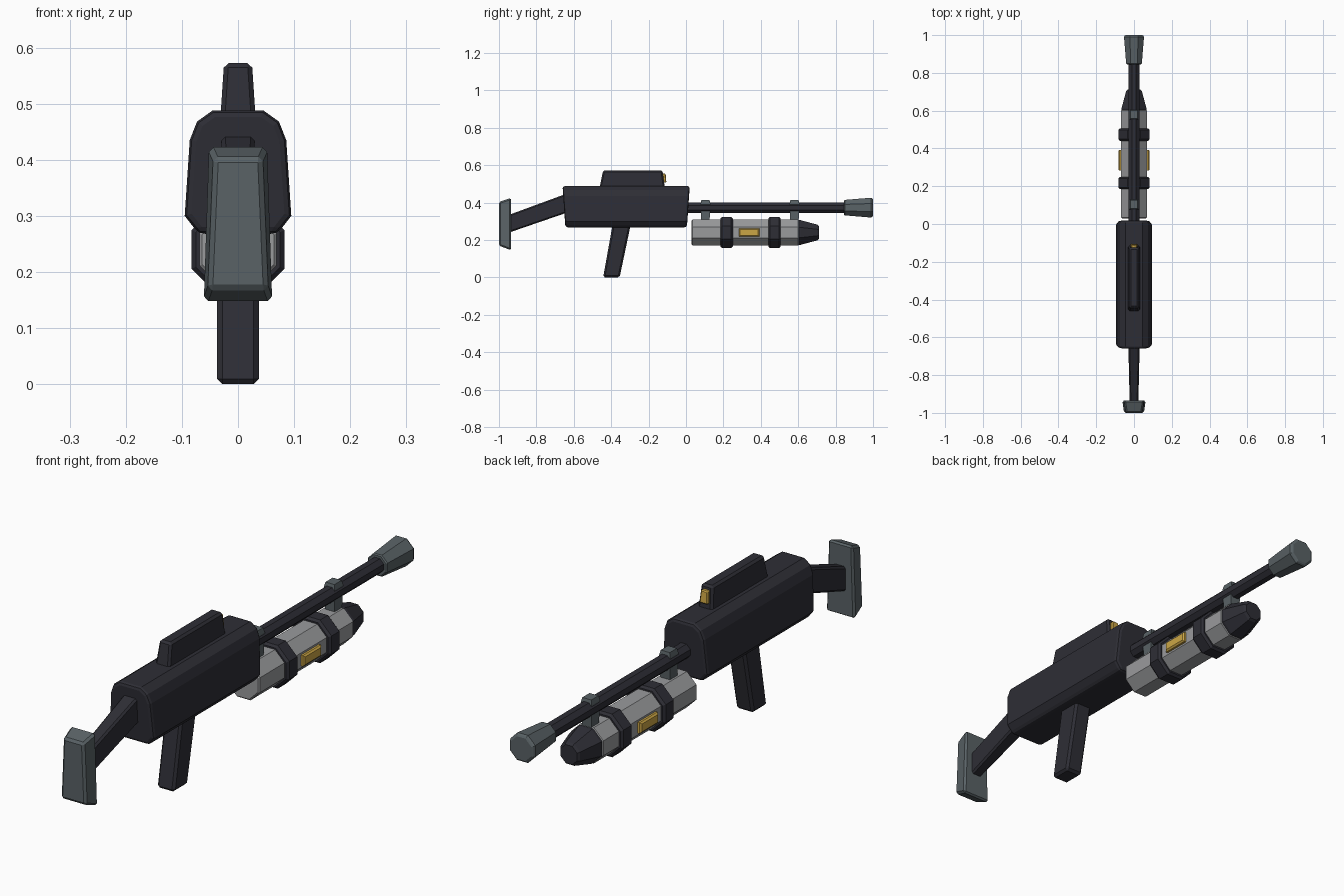
import bpy, bmesh, math

old = bpy.data.objects.get("Cube")
if old:
    bpy.data.objects.remove(old, do_unlink=True)


def material(name, rgb):
    m = bpy.data.materials.new(name)
    m.use_nodes = True
    m.diffuse_color = (*rgb, 1)
    bsdf = m.node_tree.nodes["Principled BSDF"]
    bsdf.inputs["Base Color"].default_value = (*rgb, 1)
    bsdf.inputs["Roughness"].default_value = 0.7
    return m


DARK = material("charcoal", (0.027, 0.027, 0.036))
STEEL = material("steel grey", (0.10, 0.122, 0.132))
SILVER = material("light grey", (0.32, 0.325, 0.335))
GOLD = material("gold", (0.60, 0.38, 0.06))


def loft(name, rings, mat, bevel=0.006, segments=1):
    """Skin a row of matching rings, cap both ends and bevel the edges."""
    bm = bmesh.new()
    loops = [[bm.verts.new(p) for p in ring] for ring in rings]
    n = len(loops[0])
    for a, b in zip(loops, loops[1:]):
        for i in range(n):
            j = (i + 1) % n
            bm.faces.new((a[i], a[j], b[j], b[i]))
    bm.faces.new(loops[0])
    bm.faces.new(loops[-1])
    bmesh.ops.recalc_face_normals(bm, faces=bm.faces)
    mesh = bpy.data.meshes.new(name)
    bm.to_mesh(mesh)
    bm.free()
    mesh.materials.append(mat)
    ob = bpy.data.objects.new(name, mesh)
    bpy.context.collection.objects.link(ob)
    if bevel:
        mod = ob.modifiers.new("edge bevel", 'BEVEL')
        mod.width = bevel
        mod.segments = segments
        mod.limit_method = 'ANGLE'
        mod.angle_limit = math.radians(50)
    return ob


def flat(z, w, y0, y1, x=0):
    """Level rectangle of half width w."""
    return [(x - w, y0, z), (x + w, y0, z), (x + w, y1, z), (x - w, y1, z)]


def upright(y, w0, w1, z0, z1):
    """Upright trapezoid facing along y, half widths w0 below and w1 above."""
    return [(-w0, y, z0), (w0, y, z0), (w1, y, z1), (-w1, y, z1)]


def octagon(y, z, apothem):
    """Eight-sided ring with flats facing the axes."""
    r = apothem / math.cos(math.pi / 8)
    angles = [(i + 0.5) * math.pi / 4 for i in range(8)]
    return [(r * math.cos(a), y, z + r * math.sin(a)) for a in angles]


# Receiver: rounded profile with slightly slanted ends
half = [(0.07, 0.268), (0.095, 0.3), (0.086, 0.435), (0.073, 0.468), (0.045, 0.488)]
profile = half + [(-x, z) for x, z in reversed(half)]
rings = []
for middle, sign in ((-0.6525, -1), (0.0125, 1)):
    rings.append([(x, middle + sign * 0.0075 * (z - 0.378) / 0.11, z) for x, z in profile])
loft("receiver", rings, DARK, 0.012, 2)

# Stock arm and shoulder plate
loft("stock_arm", [upright(-0.945, 0.023, 0.023, 0.24, 0.335),
                   upright(-0.64, 0.03, 0.03, 0.345, 0.447)], DARK, 0.007)
loft("shoulder_plate", [upright(-1.0, 0.053, 0.043, 0.17, 0.403),
                        upright(-0.935, 0.062, 0.053, 0.145, 0.425)], STEEL, 0.008)

# Hand grip
loft("grip", [flat(0, 0.037, -0.443, -0.355),
              flat(0.29, 0.037, -0.391, -0.294)], DARK, 0.009)

# Top housing and its small sight
loft("top_housing", [flat(0.48, 0.031, -0.462, -0.113),
                     flat(0.572, 0.025, -0.443, -0.126)], DARK, 0.008)
loft("sight", [flat(0.507, 0.018, -0.13, -0.105),
               flat(0.556, 0.014, -0.13, -0.109)], GOLD, 0.004)

# Barrel and flared muzzle
BARREL_Z, TANK_Z = 0.373, 0.24
loft("barrel", [octagon(-0.01, BARREL_Z, 0.028), octagon(0.86, BARREL_Z, 0.028)], DARK, 0)
muzzle = [octagon(0.845, BARREL_Z, 0.041), octagon(0.99, BARREL_Z, 0.053),
          octagon(1.0, BARREL_Z, 0.047)]
loft("muzzle", muzzle, STEEL, 0.004)

# Canister with bands and tapered nose
loft("canister", [octagon(0.03, TANK_Z, 0.069), octagon(0.605, TANK_Z, 0.069)], SILVER, 0.005)
for name, y in (("rear_band", 0.217), ("front_band", 0.473)):
    steps = ((-0.033, 0.075), (-0.024, 0.083), (0.024, 0.083), (0.033, 0.075))
    loft(name, [octagon(y + d, TANK_Z, r) for d, r in steps], DARK, 0)
nose = ((0.598, 0.066), (0.612, 0.066), (0.702, 0.042), (0.711, 0.035))
loft("canister_nose", [octagon(y, TANK_Z, r) for y, r in nose], DARK, 0)

# Side plates on the canister
for side, s in (("left", 1), ("right", -1)):
    plate = []
    for x, inset in ((0.06, 0), (0.077, 0), (0.083, 0.006)):
        y0, y1 = 0.283 + inset, 0.392 - inset
        z0, z1 = 0.219 + inset, 0.261 - inset
        plate.append([(s * x, y0, z0), (s * x, y1, z0), (s * x, y1, z1), (s * x, y0, z1)])
    loft(side + "_plate", plate, GOLD, 0)

# Brackets joining canister and barrel
for name, y in (("rear_bracket", 0.104), ("front_bracket", 0.58)):
    loft(name, [flat(0.295, 0.02, y - 0.022, y + 0.022),
                flat(0.395, 0.023, y - 0.026, y + 0.026),
                flat(0.413, 0.019, y - 0.022, y + 0.022)], STEEL, 0)
